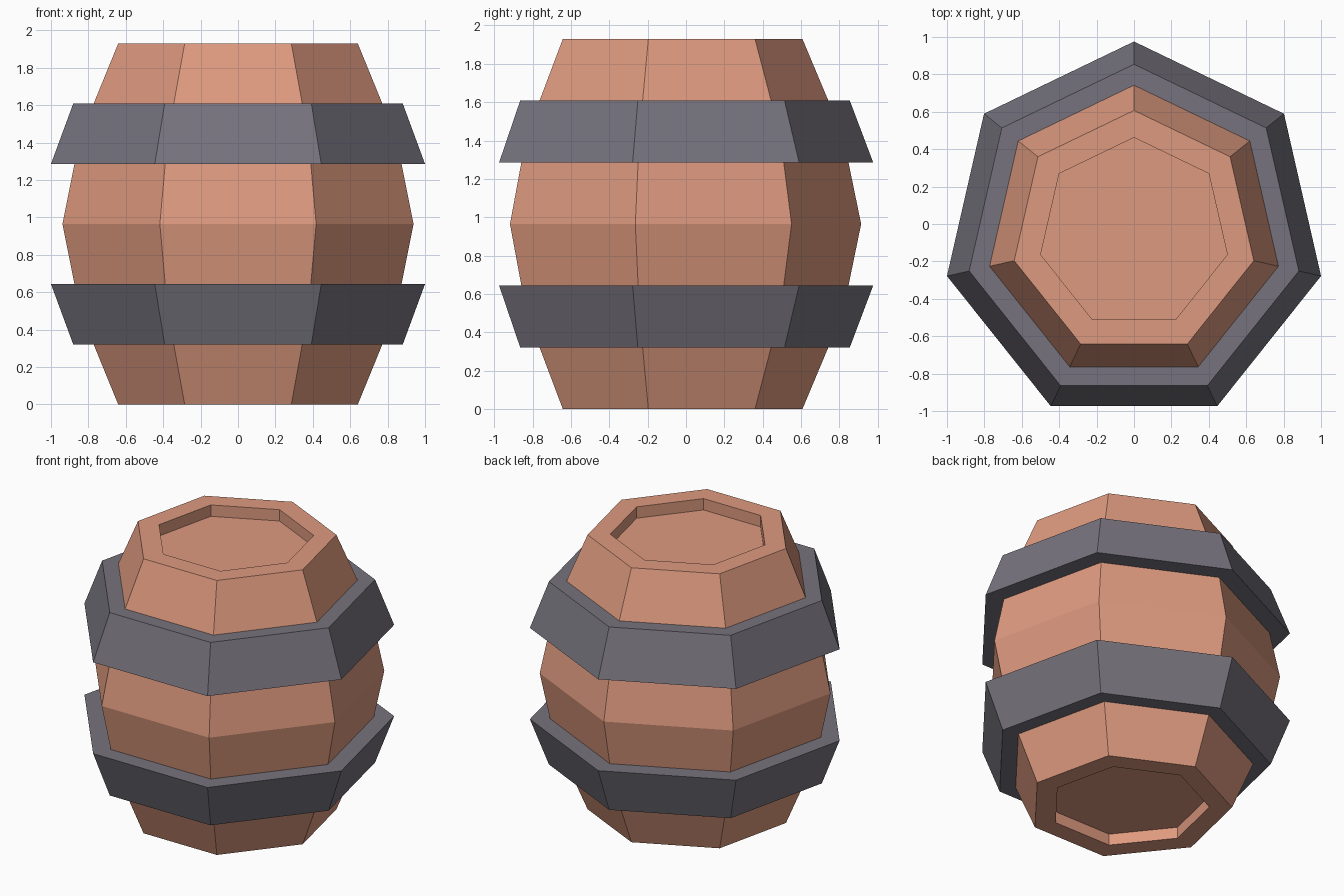
import bpy, bmesh, math

if "Cube" in bpy.data.objects:
    bpy.data.objects.remove(bpy.data.objects["Cube"])

SIDES = 7
CENTRE_Y = -0.05   # heptagon pivot sits slightly in front of the bounding centre
H = 1.93


def material(name, color):
    m = bpy.data.materials.new(name)
    m.diffuse_color = (*color, 1)
    m.use_nodes = True
    m.node_tree.nodes["Principled BSDF"].inputs["Base Color"].default_value = m.diffuse_color
    return m


wood = material("warm wood", (0.73, 0.323, 0.212))
iron = material("dark iron", (0.181, 0.171, 0.205))


def lathe(name, profile, mat, closed=False):
    """Sweep an (r, z) profile round seven sides; open ends get capped."""
    bm = bmesh.new()
    rings = []
    for r, z in profile:
        ring = []
        for k in range(SIDES):
            a = math.pi / 2 + k * math.tau / SIDES
            ring.append(bm.verts.new((r * math.cos(a), r * math.sin(a) + CENTRE_Y, z)))
        rings.append(ring)
    pairs = list(zip(rings, rings[1:]))
    if closed:
        pairs.append((rings[-1], rings[0]))
    for a, b in pairs:
        for i in range(SIDES):
            j = (i + 1) % SIDES
            bm.faces.new((a[i], a[j], b[j], b[i]))
    if not closed:
        bm.faces.new(rings[0])
        bm.faces.new(rings[-1])
    bmesh.ops.recalc_face_normals(bm, faces=bm.faces)
    me = bpy.data.meshes.new(name)
    bm.to_mesh(me)
    bm.free()
    me.materials.append(mat)
    ob = bpy.data.objects.new(name, me)
    bpy.context.collection.objects.link(ob)
    return ob


# Wooden body: recessed lid, rim and bulging staves, mirrored top to bottom
half = [(0.512, 0.08), (0.512, 0), (0.657, 0), (0.792, 0.322), (0.897, 0.644)]
body = half + [(0.963, H / 2)] + [(r, H - z) for r, z in reversed(half)]
lathe("barrel_body", body, wood)

# Two flared hoops, mirrored about the middle
hoop = [(0.78, 0.322), (0.904, 0.322), (1.0257, 0.644), (0.885, 0.644)]
lathe("lower_hoop", hoop, iron, closed=True)
lathe("upper_hoop", [(r, H - z) for r, z in hoop], iron, closed=True)
